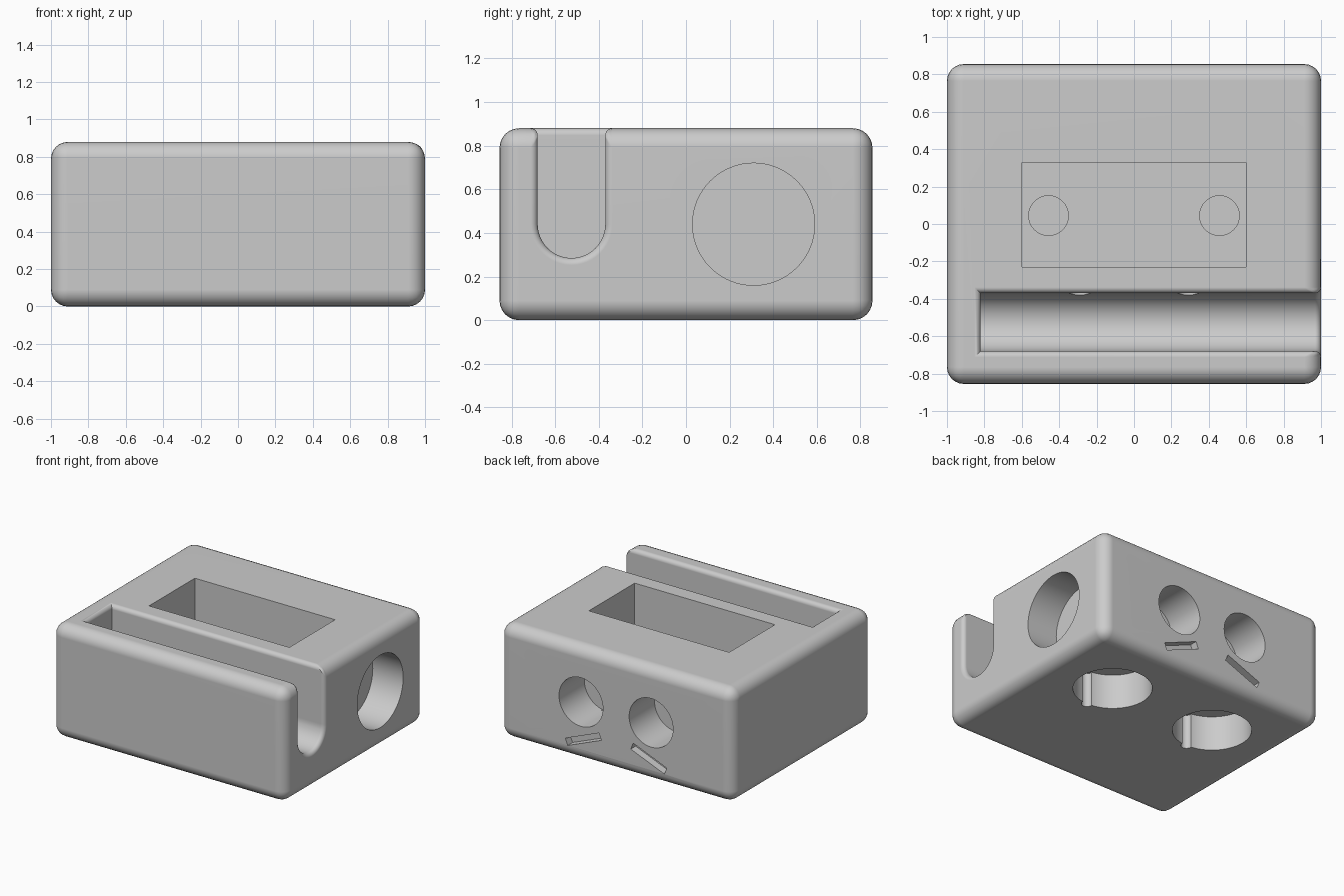
import bpy, bmesh, math
from mathutils import Matrix, Vector

if "Cube" in bpy.data.objects:
    bpy.data.objects.remove(bpy.data.objects["Cube"], do_unlink=True)

W, D, H = 2.0, 1.71, 0.88          # overall size
EDGE, LIP = 0.09, 0.032            # rounding of the block and of the groove


def material(name, rgb):
    m = bpy.data.materials.new(name)
    m.use_nodes = True
    m.diffuse_color = (*rgb, 1)
    m.node_tree.nodes["Principled BSDF"].inputs["Base Color"].default_value = (*rgb, 1)
    return m


def add_object(name, bm):
    bmesh.ops.recalc_face_normals(bm, faces=bm.faces)
    mesh = bpy.data.meshes.new(name)
    bm.to_mesh(mesh)
    bm.free()
    ob = bpy.data.objects.new(name, mesh)
    bpy.context.collection.objects.link(ob)
    return ob


def box(name, lo, hi, tilt=0):
    lo, hi = Vector(lo), Vector(hi)
    bm = bmesh.new()
    mat = (Matrix.Translation((lo + hi) / 2) @ Matrix.Rotation(tilt, 4, 'Y')
           @ Matrix.Diagonal((*(hi - lo), 1)))
    bmesh.ops.create_cube(bm, size=1, matrix=mat)
    return add_object(name, bm)


def rod(name, start, end, radius):
    start, end = Vector(start), Vector(end)
    axis = end - start
    bm = bmesh.new()
    mat = Matrix.Translation((start + end) / 2) @ axis.to_track_quat('Z', 'Y').to_matrix().to_4x4()
    bmesh.ops.create_cone(bm, cap_ends=True, segments=64, radius1=radius,
                          radius2=radius, depth=axis.length, matrix=mat)
    return add_object(name, bm)


def apply_modifiers(ob):
    deps = bpy.context.evaluated_depsgraph_get()
    mesh = bpy.data.meshes.new_from_object(ob.evaluated_get(deps))
    ob.modifiers.clear()
    ob.data = mesh


def cut(ob, cutters):
    for c in cutters:
        c.hide_render = True
        mod = ob.modifiers.new(c.name, 'BOOLEAN')
        mod.operation, mod.solver, mod.object = 'DIFFERENCE', 'EXACT', c
    apply_modifiers(ob)
    for c in cutters:
        bpy.data.objects.remove(c, do_unlink=True)


# Main block
body = box("holder_block", (-W / 2, -D / 2, 0), (W / 2, D / 2, H))

# Round-bottomed groove, open at the top and at the left end
bm = bmesh.new()
r, cy, cz, steps = 0.155, -0.525, 0.44, 24
profile = [(cy + r * math.cos(a), cz + r * math.sin(a))
           for a in (math.pi * (1 + i / steps) for i in range(steps + 1))]
profile += [(cy + r, H + 0.2), (cy - r, H + 0.2)]
face = bm.faces.new([bm.verts.new((-0.82, y, z)) for y, z in profile])
ext = bmesh.ops.extrude_face_region(bm, geom=[face])
bmesh.ops.translate(bm, vec=(2, 0, 0),
                    verts=[v for v in ext["geom"] if isinstance(v, bmesh.types.BMVert)])
cut(body, [add_object("groove_cutter", bm)])

# Round the block edges fully and the groove lip lightly
weights = body.data.attributes.new("bevel_weight_edge", 'FLOAT', 'EDGE')
limits = [(0, -W / 2), (0, W / 2), (1, -D / 2), (1, D / 2), (2, 0), (2, H)]
sides = [{body.data.edges[i].vertices[0], body.data.edges[i].vertices[1]}
         for i in range(len(body.data.edges))]
for i, ends in enumerate(sides):
    pts = [body.data.vertices[v].co for v in ends]
    planes = sum(all(abs(p[ax] - val) < 0.0001 for p in pts) for ax, val in limits)
    weights.data[i].value = (0, LIP / EDGE, 1)[min(planes, 2)]
bev = body.modifiers.new("rounding", 'BEVEL')
bev.limit_method, bev.width, bev.segments = 'WEIGHT', EDGE, 6
bev.use_clamp_overlap = False
apply_modifiers(body)

# Top pocket and the large hole in the left side
cutters = [box("pocket_cutter", (-0.6, -0.23, 0.35), (0.6, 0.33, H + 0.2)),
           rod("side_hole_cutter", (0.74, 0.31, 0.44), (1.2, 0.31, 0.44), 0.28)]
back = D / 2
for s in (-1, 1):
    x = s * 0.457
    cutters += [
        # Recesses in the pocket floor
        rod("floor_recess_cutter", (x, 0.045, 0.3), (x, 0.045, 0.5), 0.106),
        # Bottom holes, each with a small notch
        rod("bottom_hole_cutter", (x, 0.31, -0.2), (x, 0.31, 0.27), 0.28),
        rod("notch_cutter", (x, 0.03, -0.2), (x, 0.03, 0.268), 0.04),
        # Back holes and the slanted slits below them
        rod("back_hole_cutter", (s * 0.3, back - 0.31, 0.455),
            (s * 0.3, back + 0.2, 0.455), 0.188),
        box("slit_cutter", (s * 0.28 - 0.155, back - 0.06, 0.145),
            (s * 0.28 + 0.155, back + 0.1, 0.2), s * math.radians(22)),
        # Small passages from groove to pocket
        rod("passage_cutter", (s * 0.29, -0.45, 0.44), (s * 0.29, -0.1, 0.44), 0.055),
    ]
cut(body, cutters)

# Colour and shading
body.data.materials.clear()
body.data.materials.append(material("plain_grey", (0.6, 0.6, 0.6)))
for p in body.data.polygons:
    p.material_index = 0
bpy.ops.object.select_all(action='DESELECT')
body.select_set(True)
bpy.context.view_layer.objects.active = body
bpy.ops.object.shade_smooth_by_angle(angle=math.radians(30))
wn = body.modifiers.new("even_shading", 'WEIGHTED_NORMAL')
wn.keep_sharp = True
